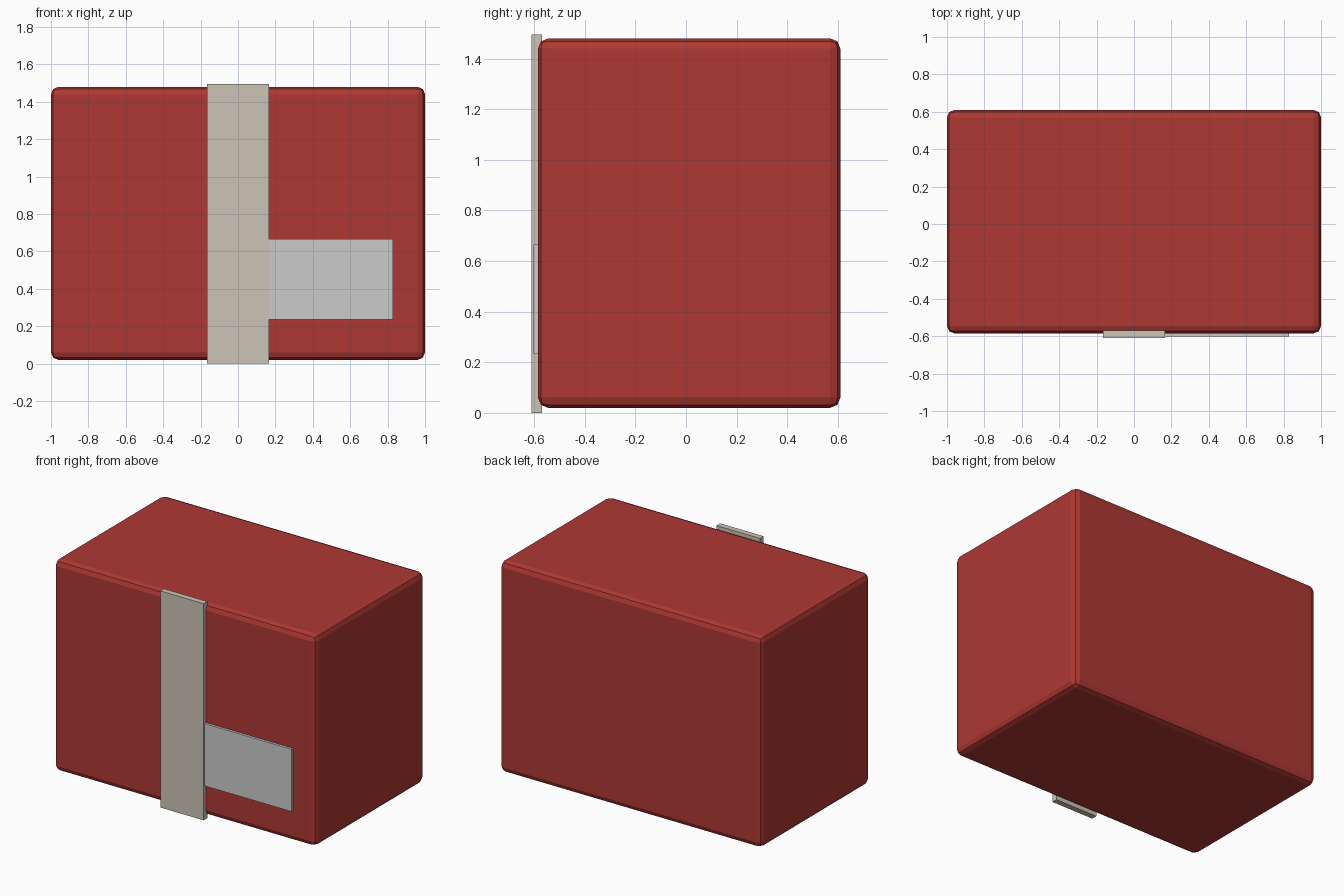
import bpy

if "Cube" in bpy.data.objects:
    bpy.data.objects.remove(bpy.data.objects["Cube"], do_unlink=True)


def make_material(name, rgb):
    color = (*rgb, 1.0)
    mat = bpy.data.materials.new(name)
    mat.use_nodes = True
    mat.diffuse_color = color
    mat.node_tree.nodes["Principled BSDF"].inputs["Base Color"].default_value = color
    return mat


def make_box(name, low, high, mat, bevel=0.0):
    """Box spanning two opposite corners, with optional rounded edges."""
    center = [(a + b) / 2 for a, b in zip(low, high)]
    bpy.ops.mesh.primitive_cube_add(size=1, location=center)
    obj = bpy.context.object
    obj.name = name
    obj.scale = [b - a for a, b in zip(low, high)]
    bpy.ops.object.transform_apply(location=False, rotation=False, scale=True)
    obj.data.materials.append(mat)
    if bevel:
        mod = obj.modifiers.new("Rounded edges", "BEVEL")
        mod.width = bevel
        mod.segments = 2
    return obj


red = make_material("Red card", (0.42, 0.04, 0.033))
beige = make_material("Beige tape", (0.6, 0.55, 0.47))
pale = make_material("Pale label", (0.68, 0.69, 0.66))

# Main body of the package
make_box("box_body", (-1.0, -0.585, 0.02), (1.0, 0.61, 1.48), red, bevel=0.04)

# Vertical strip standing slightly proud of the front
make_box("tape_strip", (-0.165, -0.61, 0.0), (0.165, -0.57, 1.495), beige)

# Label on the lower front, tucked against the strip
make_box("label", (0.15, -0.602, 0.235), (0.83, -0.58, 0.665), pale)
